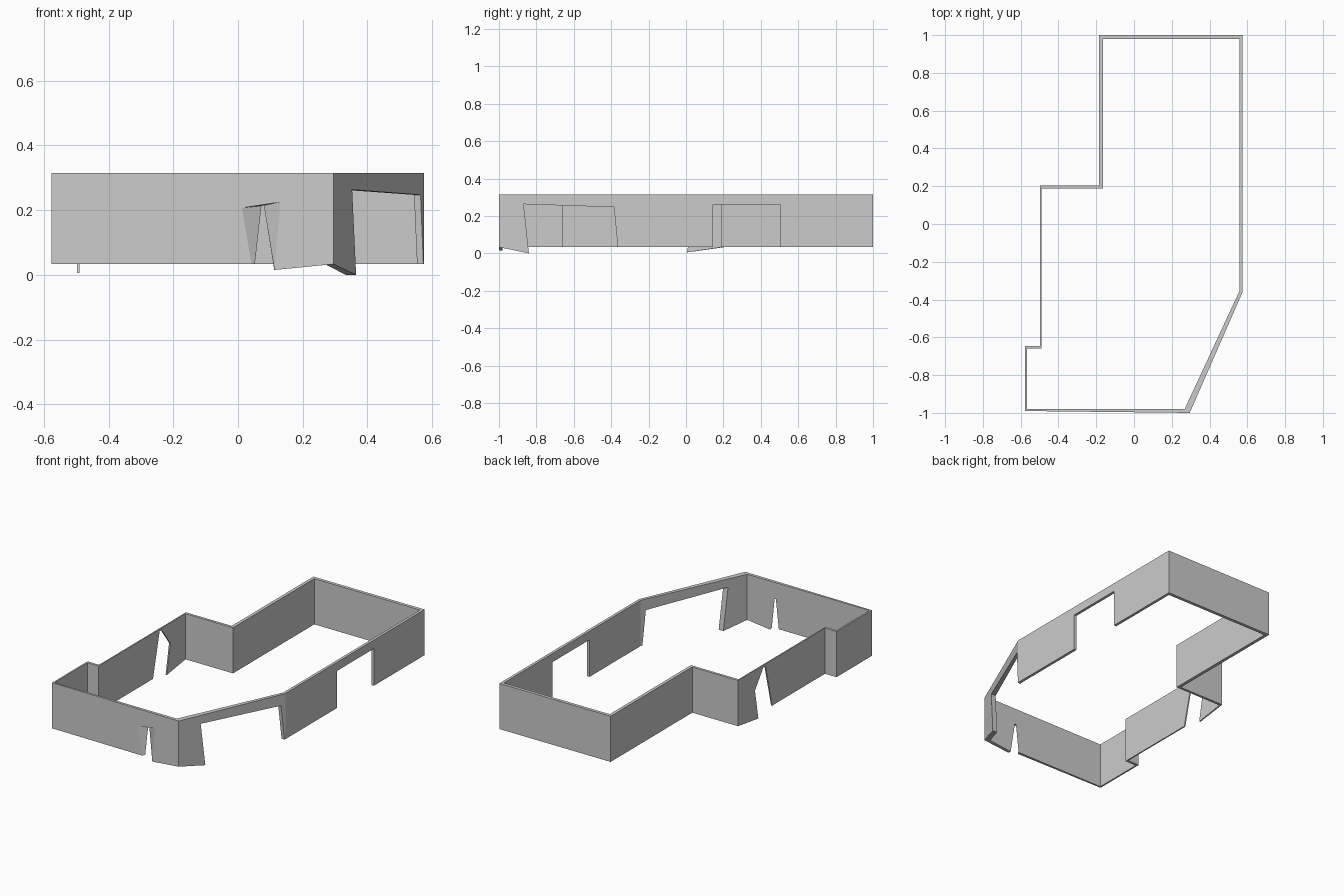
import bpy, bmesh
from mathutils import Vector

if "Cube" in bpy.data.objects:
    bpy.data.objects.remove(bpy.data.objects["Cube"])

BASE, TOP = 0.033, 0.315

# Outer and inner corners of the floor plan, clockwise from the back left
OUTER = [(-0.185, 1.0), (0.575, 1.0), (0.575, -0.36), (0.295, -1.0), (-0.577, -0.99),
         (-0.577, -0.645), (-0.498, -0.645), (-0.498, 0.203), (-0.185, 0.203)]
INNER = [(-0.165, 0.98), (0.558, 0.98), (0.558, -0.355), (0.268, -0.98), (-0.567, -0.98),
         (-0.567, -0.66), (-0.49, -0.66), (-0.49, 0.187), (-0.165, 0.187)]

# Openings per wall: axis measured along, outer outline, inner outline as (position, z)
side_door = [(0.505, BASE), (0.505, 0.262), (0.145, 0.262), (0.145, BASE)]
slant_door = [(-0.365, BASE), (-0.385, 0.247), (-0.868, 0.263), (-0.84, 0.0)]
left_gap = [(-0.13, BASE), (-0.065, 0.303), (-0.045, 0.303), (0.038, 0.19), (0.005, 0.005)]
front_gap_out = [(0.113, 0.015), (0.131, 0.225), (0.012, 0.207), (0.042, BASE)]
front_gap_in = [(0.112, 0.015), (0.08, 0.215), (0.072, 0.213), (0.052, BASE)]
OPENINGS = {1: (1, side_door, side_door), 2: (1, slant_door, slant_door),
            3: (0, front_gap_out, front_gap_in), 6: (1, left_gap, left_gap)}


def outline(bm, a, b, axis, pts):
    """Vertices along the wall foot, round the opening, then back over the top."""
    a, b = Vector(a), Vector(b)
    path = [(a, BASE)]
    for pos, z in pts:
        path.append((a.lerp(b, (pos - a[axis]) / (b[axis] - a[axis])), z))
    path += [(b, BASE), (b, TOP), (a, TOP)]
    return [bm.verts.new((p.x, p.y, z)) for p, z in path]


bm = bmesh.new()
n = len(OUTER)
for i in range(n):
    j = (i + 1) % n
    axis, out_pts, in_pts = OPENINGS.get(i, (0, [], []))
    out = outline(bm, OUTER[i], OUTER[j], axis, out_pts)
    inn = outline(bm, INNER[i], INNER[j], axis, in_pts)
    bm.faces.new(out)
    bm.faces.new(inn[::-1])
    m = len(out)
    # Foot, jambs and lintel, plus the top rim; corners stay open to be welded
    for k in list(range(m - 3)) + [m - 2]:
        bm.faces.new((out[k], inn[k], inn[k + 1], out[k + 1]))

# Weld neighbouring walls into one closed shell
bmesh.ops.remove_doubles(bm, verts=bm.verts, dist=0.0005)
bmesh.ops.recalc_face_normals(bm, faces=bm.faces)
mesh = bpy.data.meshes.new("perimeter_wall")
bm.to_mesh(mesh)
bm.free()
bpy.context.collection.objects.link(bpy.data.objects.new("perimeter_wall", mesh))
